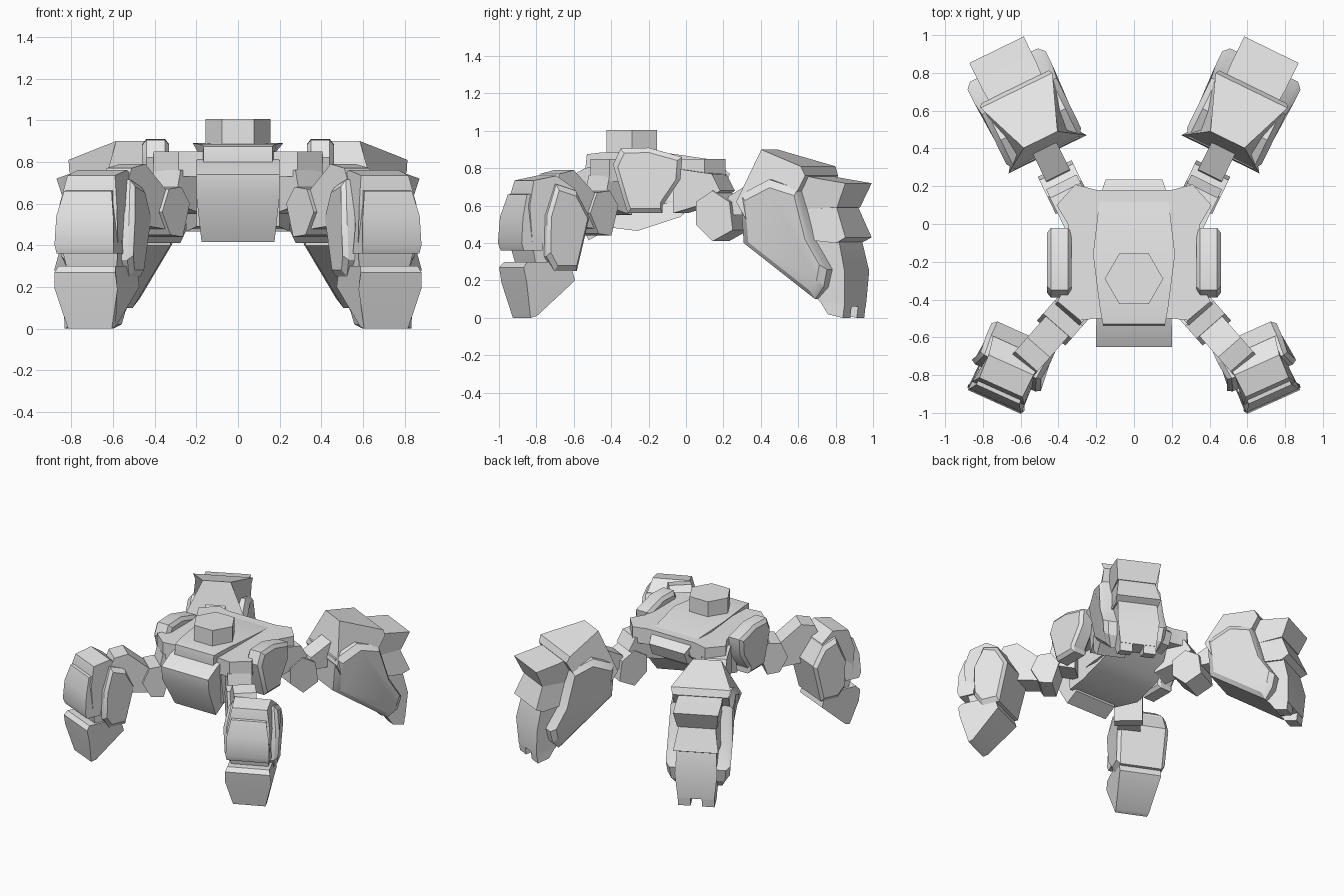
import bpy, bmesh, math
from mathutils import Vector

if "Cube" in bpy.data.objects:
    bpy.data.objects.remove(bpy.data.objects["Cube"], do_unlink=True)

grey = bpy.data.materials.new("plain grey")
grey.use_nodes = True
grey.diffuse_color = (0.8, 0.8, 0.8, 1)
grey.node_tree.nodes["Principled BSDF"].inputs["Base Color"].default_value = (0.8, 0.8, 0.8, 1)
parts = []


def finish(name, bm):
    """Turn a bmesh into a named, coloured object."""
    bmesh.ops.recalc_face_normals(bm, faces=bm.faces)
    mesh = bpy.data.meshes.new(name)
    bm.to_mesh(mesh)
    bm.free()
    mesh.materials.append(grey)
    obj = bpy.data.objects.new(name, mesh)
    bpy.context.collection.objects.link(obj)
    parts.append(obj)
    return obj


def bridge(bm, rings):
    """Skin a row of equal rings and close both ends."""
    count = len(rings[0])
    for a, b in zip(rings, rings[1:]):
        for i in range(count):
            j = (i + 1) % count
            bm.faces.new((a[i], a[j], b[j], b[i]))
    bm.faces.new(rings[0])
    bm.faces.new(rings[-1])


def slab(name, frame, profile, chamfer=0.0):
    """Extrude a side profile of (along, height, half width) points in a frame.
    A chamfer adds a raised, inset cap on both flanks."""
    origin, along, across = frame
    middle_s = sum(p[0] for p in profile) / len(profile)
    middle_z = sum(p[1] for p in profile) / len(profile)
    bm = bmesh.new()

    def ring(side, shrink, grow):
        verts = []
        for s, z, w in profile:
            s = middle_s + (s - middle_s) * shrink
            z = middle_z + (z - middle_z) * shrink
            spot = origin + along * s + across * side * (w + grow)
            verts.append(bm.verts.new((spot.x, spot.y, z)))
        return verts

    rings = [ring(-1, 1, 0), ring(1, 1, 0)]
    if chamfer:
        rings = [ring(-1, 0.86, chamfer)] + rings + [ring(1, 0.86, chamfer)]
    bridge(bm, rings)
    return finish(name, bm)


def frame_at(x, y, dx, dy, side):
    """Ground frame: origin, outward direction and sideways direction."""
    along = Vector((dx * side, dy, 0)).normalized()
    return Vector((x * side, y, 0)), along, Vector((-along.y, along.x, 0))


def even(width, *points):
    """Profile with one width throughout."""
    return [(s, z, width) for s, z in points]


# Body
body = frame_at(0, 0, 0, 1, 1)
slab("hull", body, [(-.54, .78, .165), (-.53, .875, .165), (-.45, .885, .18),
                    (-.16, .89, .217), (.15, .845, .18), (.235, .77, .15),
                    (.2, .68, .15), (-.16, .6, .21), (-.5, .6, .165)])
slab("belly", body, [(-.5, .76, .2), (-.46, .49, .2), (-.26, .465, .25),
                     (-.03, .54, .25), (.2, .75, .16)])
slab("snout", body, [(-.4, .84, .19), (-.54, .8, .2), (-.65, .74, .2), (-.64, .64, .2),
                     (-.52, .415, .175), (-.42, .47, .175)])

# Shoulder deck
outline = [(.2, -.5), (.285, -.51), (.405, -.41), (.35, -.3), (.35, 0),
           (.41, .1), (.31, .21), (.2, .18)]
outline += [(-x, y) for x, y in reversed(outline)]
bm = bmesh.new()
bridge(bm, [[bm.verts.new((x, y, z)) for x, y in outline] for z in (.73, .85)])
finish("shoulder_deck", bm)

# Turret
bpy.ops.mesh.primitive_cylinder_add(vertices=6, radius=.155, depth=.14,
                                    location=(0, -.29, .935), rotation=(0, 0, math.pi / 6))
turret = bpy.context.object
turret.name = "turret"
turret.data.materials.append(grey)
parts.append(turret)

for side, word in ((1, "left"), (-1, "right")):
    # Side pad
    pad = frame_at(.395, 0, 0, 1, side)
    slab(word + "_side_pad", pad,
         even(.045, (-.39, .82), (-.35, .905), (-.2, .91), (-.02, .86), (-.03, .74),
              (-.125, .6), (-.125, .56), (-.31, .56), (-.325, .6)), .02)

    # Front arm
    arm = frame_at(.3, -.42, .66, -.75, side)
    name = word + "_front_"
    slab(name + "hip", arm, even(.085, (-.1, .78), (.06, .76), (.1, .6), (-.1, .55)))
    slab(name + "joint", arm, even(.1, (.01, .6), (.07, .68), (.16, .67), (.21, .56),
                                   (.15, .45), (.06, .44)))
    slab(name + "arm", arm, even(.08, (.1, .47), (.08, .6), (.31, .79), (.41, .77),
                                 (.46, .64), (.36, .5)))

    # Front lower leg
    leg = frame_at(.54, -.5, .41, -.91, side)
    slab(name + "pod", leg,
         [(.17, .69, .15), (.27, .76, .13), (.4, .735, .125), (.435, .6, .15),
          (.42, .4, .15), (.39, .28, .13), (.2, .28, .14), (.14, .5, .15)])
    slab(name + "shell", leg,
         [(.09, .54, .16), (.17, .68, .16), (.28, .715, .15), (.345, .55, .175),
          (.345, .33, .165), (.29, .25, .15), (.16, .25, .15)], .025)
    slab(name + "shin_plate", leg,
         [(.36, .67, .12), (.44, .66, .125), (.475, .54, .15), (.485, .4, .155),
          (.47, .36, .15), (.36, .36, .15)])
    slab(name + "foot", leg,
         [(.2, .3, .15), (.45, .3, .15), (.475, .27, .16), (.46, .19, .165),
          (.415, 0, .115), (.38, .01, .12), (.17, .2, .15)])

    # Rear thigh
    leg = frame_at(.35, .15, .44, .9, side)
    name = word + "_rear_"
    slab(name + "hip", leg, even(.09, (-.2, .56), (-.2, .8), (.03, .77), (.08, .68),
                                 (-.05, .6)))
    slab(name + "joint", leg, even(.1, (-.06, .62), (.04, .68), (.14, .62), (.16, .47),
                                   (.04, .41), (-.06, .5)))
    slab(name + "link", leg, even(.07, (.08, .55), (.12, .65), (.36, .78), (.36, .55)))

    # Rear armour
    slab(name + "hood", leg,
         [(.244, .62, .23), (.33, .9, .1), (.62, .81, .212), (.64, .76, .2),
          (.56, .62, .2), (.3, .5, .19)])
    slab(name + "flank", leg,
         [(.25, .66, .19), (.42, .74, .19), (.59, .69, .19), (.67, .42, .2),
          (.77, .26, .2), (.745, .165, .19), (.68, .1, .16), (.25, .4, .15)], .03)

    # Rear fins, foot and toes
    slab(name + "upper_fin", leg, [(.56, .77, .15), (.7, .745, .16), (.86, .72, .16),
                                   (.8, .59, .14), (.56, .58, .14)])
    slab(name + "middle_fin", leg, [(.56, .6, .14), (.79, .6, .13), (.86, .43, .16),
                                    (.8, .4, .15), (.6, .42, .15)])
    slab(name + "foot", leg, [(.62, .45, .14), (.81, .42, .14), (.85, .25, .15),
                              (.84, .06, .13), (.72, .06, .13), (.64, .14, .13)])
    for toe_word, shift in (("inner", -.085), ("outer", .085)):
        toe = (leg[0] + leg[2] * shift, leg[1], leg[2])
        slab(name + toe_word + "_toe", toe,
             even(.045, (.7, .08), (.84, .08), (.83, 0), (.74, .02)))

# Shading
bpy.ops.object.select_all(action="DESELECT")
for obj in parts:
    obj.select_set(True)
bpy.context.view_layer.objects.active = parts[0]
bpy.ops.object.shade_smooth_by_angle(angle=math.radians(30))
